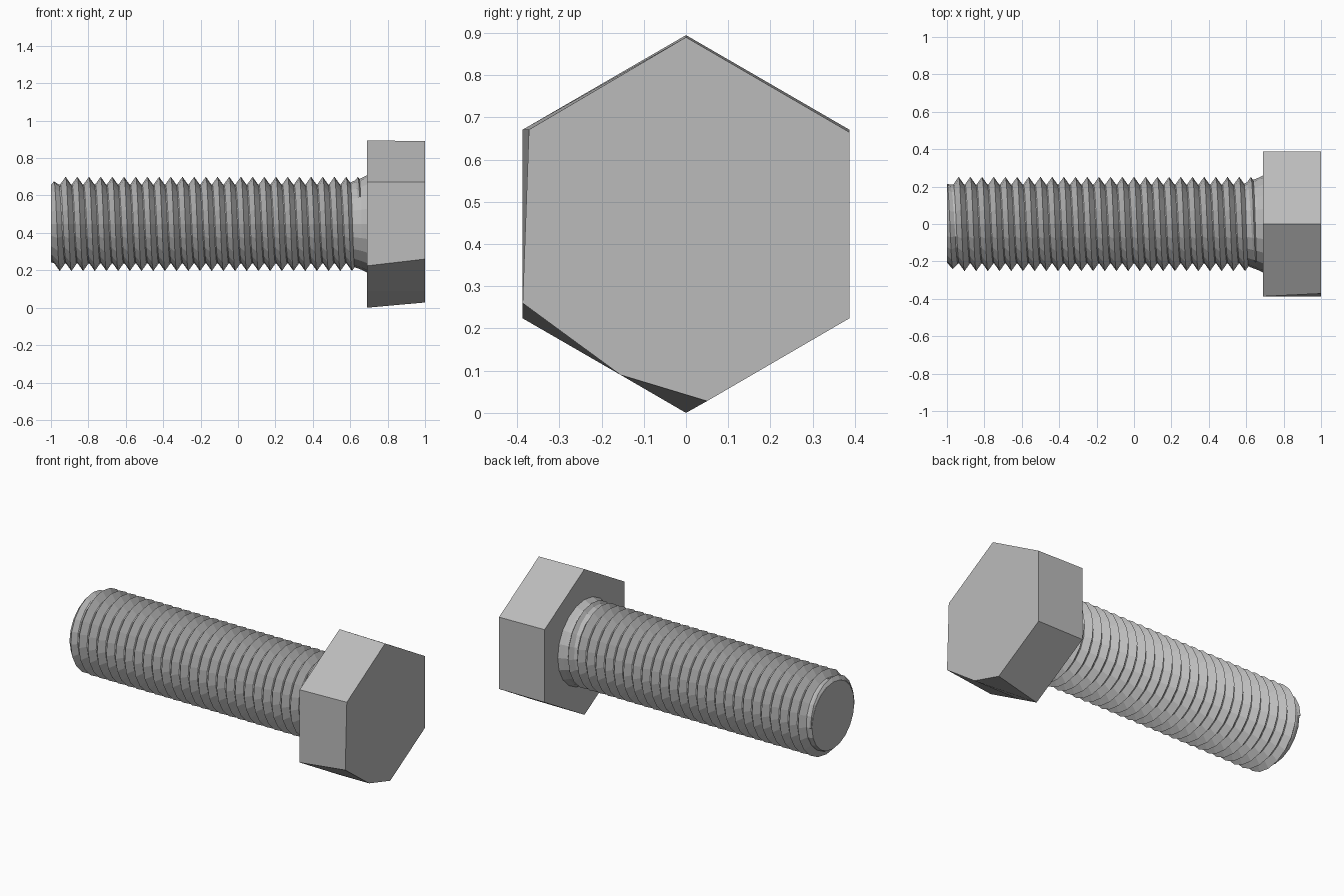
import bpy, bmesh
from math import sin, cos, tau

cube = bpy.data.objects.get("Cube")
if cube:
    bpy.data.objects.remove(cube)

AXIS_Z = 0.448      # height of the bolt axis
CREST, ROOT = 0.252, 0.212
PITCH = 0.0625
TIP, NECK, HEAD = -1.0, 0.62, 0.69
SIDES = 20

steel = bpy.data.materials.new("grey steel")
steel.use_nodes = True
steel.diffuse_color = (0.5, 0.5, 0.5, 1)
steel.node_tree.nodes["Principled BSDF"].inputs["Base Color"].default_value = (0.5, 0.5, 0.5, 1)


def finish(name, bm):
    bmesh.ops.recalc_face_normals(bm, faces=bm.faces)
    mesh = bpy.data.meshes.new(name)
    bm.to_mesh(mesh)
    bm.free()
    mesh.materials.append(steel)
    obj = bpy.data.objects.new(name, mesh)
    bpy.context.collection.objects.link(obj)
    return obj


def loft(name, rings):
    """Skin closed rings of equal length and cap both ends."""
    bm = bmesh.new()
    rows = [[bm.verts.new(p) for p in ring] for ring in rings]
    for a, b in zip(rows, rows[1:]):
        for i in range(len(a)):
            j = (i + 1) % len(a)
            bm.faces.new((a[i], a[j], b[j], b[i]))
    bm.faces.new(rows[0])
    bm.faces.new(rows[-1])
    return finish(name, bm)


def circle(x, r, sides=SIDES):
    return [(x, r * cos(tau * i / sides), AXIS_Z + r * sin(tau * i / sides))
            for i in range(sides)]


# Hexagonal head: regular underneath, with two worn lower corners on its outer face
under = [(0, 0.895), (0.387, 0.671), (0.387, 0.224), (0, 0),
         (-0.155, 0.09), (-0.387, 0.224), (-0.387, 0.671)]
outer = [(0, 0.89), (0.387, 0.665), (0.387, 0.224), (0.05, 0.028),
         (-0.155, 0.09), (-0.387, 0.26), (-0.372, 0.671)]
loft("hex_head", [[(x, y, z) for y, z in ring]
                  for x, ring in ((HEAD, under), (1.0, outer))])

# Flared neck under the head
loft("neck", [circle(NECK - 0.04, ROOT), circle(NECK, 0.23),
              circle(0.66, 0.245), circle(HEAD + 0.01, 0.265)])

# Solid core with a flat tip
loft("shank_core", [circle(TIP, 0.205), circle(TIP + 0.02, ROOT), circle(HEAD, ROOT)])

# Single helical V thread, tapering in at the tip
bm = bmesh.new()
steps = int((NECK + 0.03 - TIP) / PITCH * SIDES)
previous = None
for s in range(steps + 1):
    angle = tau * s / SIDES
    x = TIP + PITCH * s / SIDES
    crest = min(CREST, 0.215 + max(0, x - TIP) * 0.8)
    section = []
    for offset, r in ((-PITCH / 2, ROOT - 0.004), (0, crest), (PITCH / 2, ROOT - 0.004)):
        section.append(bm.verts.new((max(TIP, x + offset), r * cos(angle),
                                     AXIS_Z + r * sin(angle))))
    if previous:
        for k in range(2):
            bm.faces.new((previous[k], previous[k + 1], section[k + 1], section[k]))
    previous = section
bmesh.ops.remove_doubles(bm, verts=bm.verts, dist=0.0005)
finish("screw_thread", bm)
